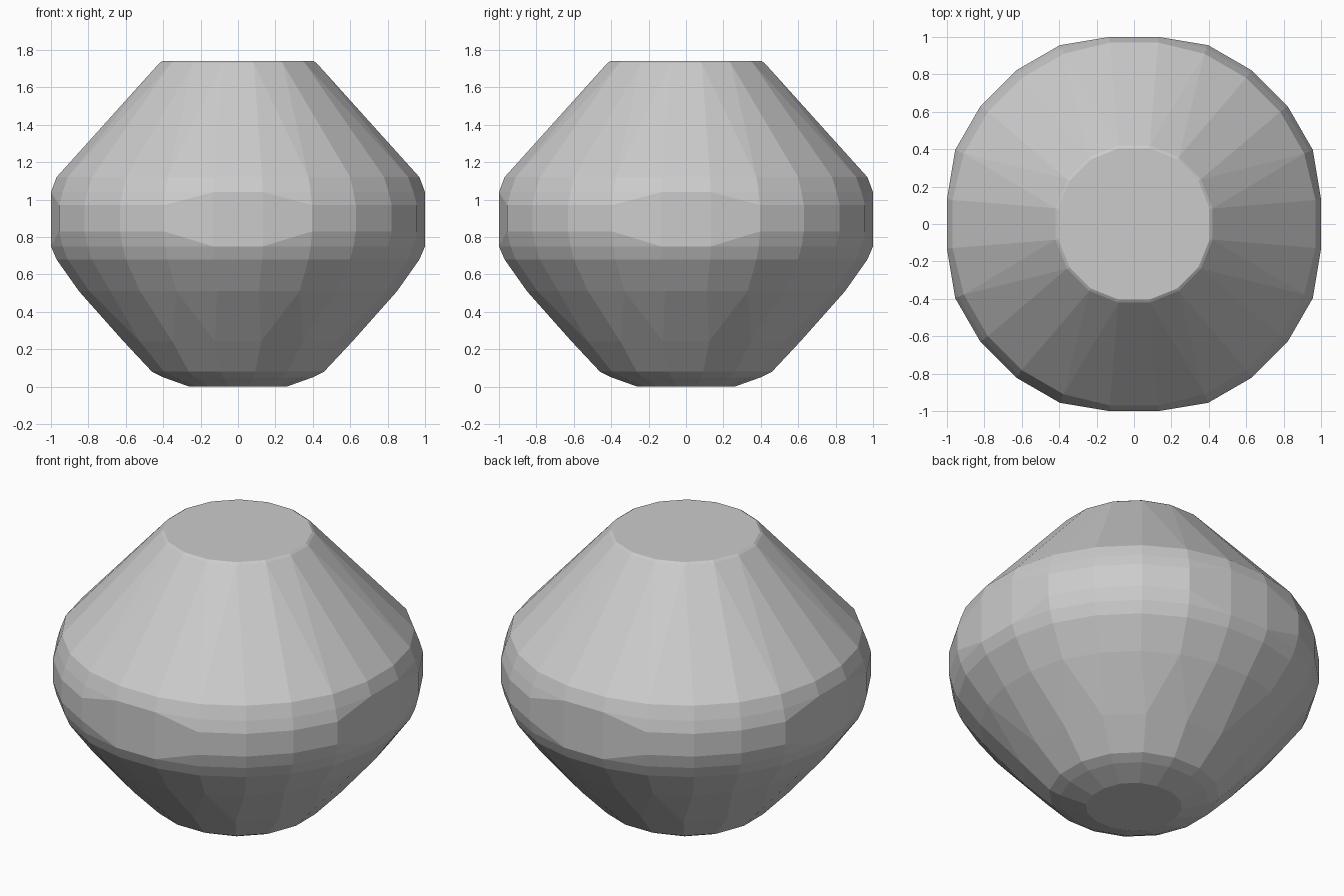
import bpy, bmesh, math

if "Cube" in bpy.data.objects:
    bpy.data.objects.remove(bpy.data.objects["Cube"])

# Rings from bottom to top: height, radius, x/y limit, sides
RINGS = [
    (0.00, 0.27, 0.26, 16),
    (0.05, 0.415, 0.40, 16),
    (0.08, 0.475, 0.46, 16),
    (0.24, 0.63, 0.61, 16),
    (0.51, 0.86, 0.85, 24),
    (0.68, 0.985, 0.97, 24),
    (0.75, 1.015, 1.00, 24),
    (0.83, 1.035, 1.00, 24),
    (0.97, 1.035, 1.00, 24),
    (1.04, 1.015, 1.00, 24),
    (1.12, 0.985, 0.97, 24),
    (1.73, 0.43, 0.42, 16),
    (1.74, 0.415, 0.405, 16),
]


def clamp(v, limit):
    return max(-limit, min(limit, v))


# Faceted body: convex skin around the rings, flattened on its four sides
bm = bmesh.new()
for z, r, limit, sides in RINGS:
    for i in range(sides):
        a = 2 * math.pi * (i + 0.5) / sides
        bm.verts.new((clamp(r * math.cos(a), limit), clamp(r * math.sin(a), limit), z))
bmesh.ops.convex_hull(bm, input=bm.verts[:])
loose = [v for v in bm.verts if not v.link_faces]
bmesh.ops.delete(bm, geom=loose, context='VERTS')

# Merge coplanar triangles into broad flat facets
bmesh.ops.dissolve_limit(bm, angle_limit=math.radians(1.5),
                         verts=bm.verts[:], edges=bm.edges[:])
bmesh.ops.recalc_face_normals(bm, faces=bm.faces[:])

mesh = bpy.data.meshes.new("faceted_body")
bm.to_mesh(mesh)
bm.free()
body = bpy.data.objects.new("faceted_body", mesh)
bpy.context.collection.objects.link(body)
